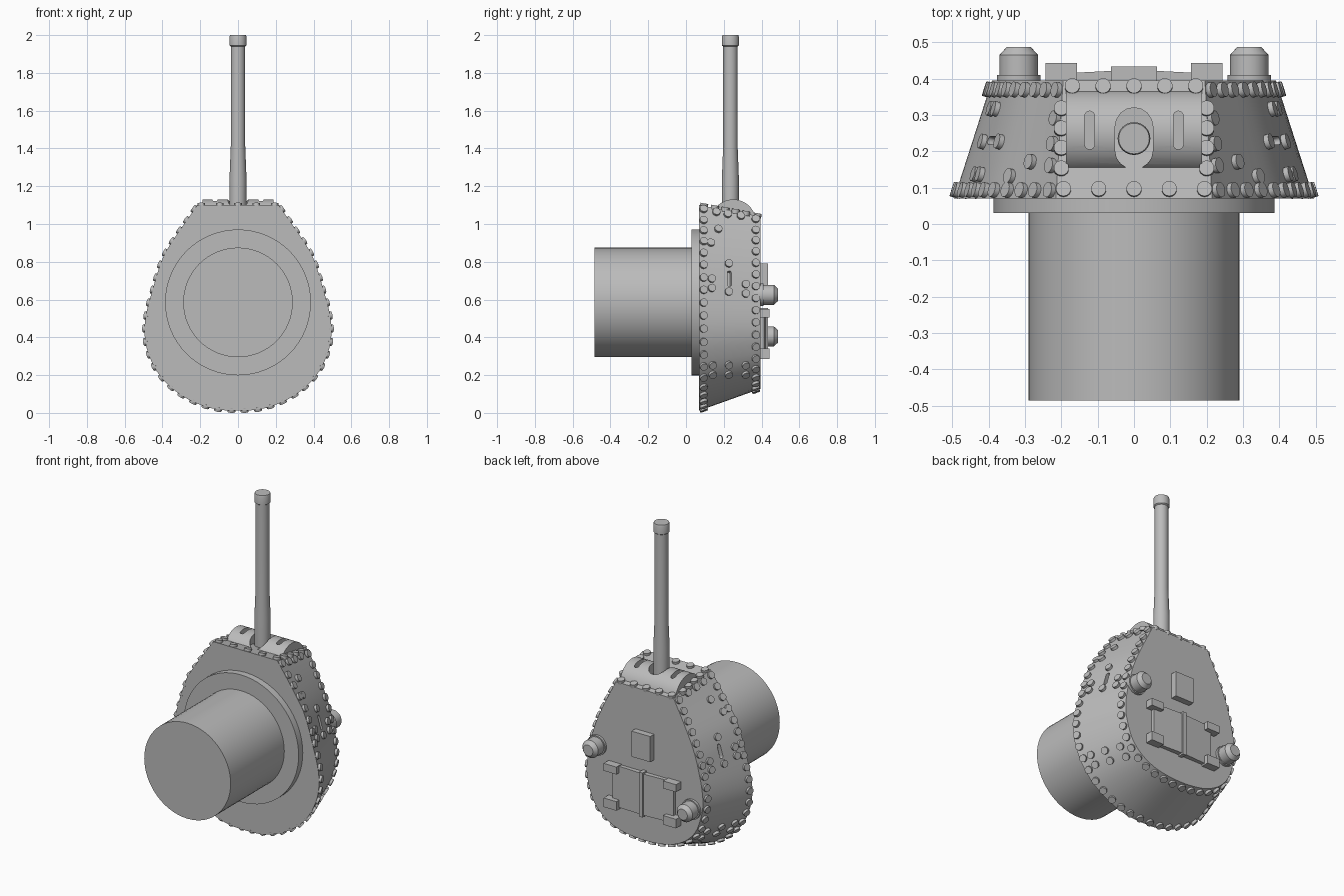
import bpy, bmesh, math
from mathutils import Matrix, Vector

cube = bpy.data.objects.get("Cube")
if cube:
    bpy.data.objects.remove(cube, do_unlink=True)

paint = bpy.data.materials.new("plain grey")
paint.use_nodes = True
GREY = (0.5, 0.5, 0.5, 1)
paint.diffuse_color = GREY
paint.node_tree.nodes["Principled BSDF"].inputs["Base Color"].default_value = GREY
parts = []
TO_Y = Matrix.Rotation(-math.pi / 2, 4, 'X')      # turns local z into world y


def finish(name, bm, matrix=Matrix()):
    bm.transform(matrix)
    bmesh.ops.recalc_face_normals(bm, faces=bm.faces)
    mesh = bpy.data.meshes.new(name)
    bm.to_mesh(mesh)
    bm.free()
    mesh.materials.append(paint)
    obj = bpy.data.objects.new(name, mesh)
    bpy.context.collection.objects.link(obj)
    parts.append(obj)
    return obj


def loft(name, loops, matrix=Matrix()):
    """Closed solid through a list of equal point loops."""
    bm = bmesh.new()
    rings = [[bm.verts.new(p) for p in loop] for loop in loops]
    n = len(rings[0])
    for a, b in zip(rings, rings[1:]):
        for i in range(n):
            j = (i + 1) % n
            bm.faces.new((a[i], a[j], b[j], b[i]))
    bm.faces.new(rings[0])
    bm.faces.new(rings[-1])
    return finish(name, bm, matrix)


def lathe(name, profile, matrix, segments=32):
    angles = [math.tau * i / segments for i in range(segments)]
    return loft(name, [[(r * math.cos(a), r * math.sin(a), z) for a in angles]
                       for r, z in profile], matrix)


def prism(name, outline, depth, matrix):
    return loft(name, [[(x, y, z) for x, y in outline] for z in (0, depth)], matrix)


def box(name, x0, x1, y0, y1, z0, z1):
    return prism(name, [(x0, y0), (x1, y0), (x1, y1), (x0, y1)], z1 - z0,
                 Matrix.Translation((0, 0, z0)))


def capsule(half_width, length):
    """Slot outline, long along local y."""
    straight = length / 2 - half_width
    pts = []
    for end in (0, 1):
        for i in range(9):
            a = math.pi * (end + i / 8)
            pts.append((half_width * math.cos(a),
                        half_width * math.sin(a) + (-straight if end else straight)))
    return pts


def carve(target, cutter):
    cutter.hide_render = True
    mod = target.modifiers.new("slot", 'BOOLEAN')
    mod.operation = 'DIFFERENCE'
    mod.solver = 'EXACT'
    mod.object = cutter
    bpy.context.view_layer.objects.active = target
    bpy.ops.object.modifier_apply(modifier=mod.name)
    parts.remove(cutter)
    bpy.data.objects.remove(cutter, do_unlink=True)


# Half outlines of the turret floor and roof, from front corner to rear middle
FLOOR = [(.215, 1.1), (.36, .89), (.41, .79), (.45, .66), (.485, .53), (.495, .43),
         (.48, .33), (.43, .22), (.35, .13), (.24, .06), (.12, .02), (0, .012)]
ROOF = [(.195, 1.04), (.285, .86), (.335, .74), (.365, .63), (.385, .53), (.39, .44),
        (.375, .36), (.34, .27), (.275, .2), (.19, .155), (.1, .135), (0, .128)]
Y0, Y1 = .07, .395
LAST = len(FLOOR) - 1


def curve(points, t):
    i = min(int(t), LAST - 1)
    f = t - i
    a, b, c, d = (Vector(points[min(max(k, 0), LAST)]) for k in range(i - 1, i + 3))
    if i == LAST - 1:
        d = Vector((-c.x + 0 - .12, points[LAST - 1][1]))
    return .5 * (2 * b + (c - a) * f + (2 * a - 5 * b + 4 * c - d) * f ** 2
                 + (3 * b - a - 3 * c + d) * f ** 3)


def wall(t, y):
    p = curve(FLOOR, t).lerp(curve(ROOF, t), (y - Y0) / (Y1 - Y0))
    return Vector((p.x, y, p.y))


def wall_frame(t, y, side):
    """Matrix on the wall: local z outward, local y along the wall."""
    p = wall(t, y)
    along = (wall(min(t + .02, LAST), y) - wall(max(t - .02, 0), y)).normalized()
    out = along.cross(wall(t, y + .01) - wall(t, y - .01)).normalized()
    if out.dot(Vector((p.x, 0, p.z - .5))) < 0:
        out.negate()
    m = Matrix((along.cross(out), along, out)).transposed().to_4x4()
    m.translation = p
    return Matrix.Diagonal((side, 1, 1, 1)) @ m


def t_at_height(z, y):
    return min((i * LAST / 600 for i in range(601)), key=lambda t: abs(wall(t, y).z - z))


def even_steps(y, count):
    ts = [i * LAST / 600 for i in range(601)]
    total = [0]
    for a, b in zip(ts, ts[1:]):
        total.append(total[-1] + (wall(b, y) - wall(a, y)).length)
    return [min(zip(ts, total), key=lambda q: abs(q[1] - total[-1] * (k + .35) / (count - .5 + .35)))[0]
            for k in range(count)]


# Turret shell
def full_loop(points, y):
    half = [curve(points, i / 4) for i in range(LAST * 4 + 1)]
    return [(p.x, y, p.y) for p in half] + [(-p.x, y, p.y) for p in half[-2::-1]]


turret = loft("turret_shell", [full_loop(FLOOR, Y0), full_loop(ROOF, Y1)])
for side in (-1, 1):
    frame = wall_frame(t_at_height(.71, .23), .23, side)
    carve(turret, prism("port_cutter", capsule(.011, .085), .06,
                        frame @ Matrix.Translation((0, 0, -.03))))

# Turret ring and basket
lathe("turret_basket", [(.29, -.485), (.29, .03), (.386, .03), (.386, .07)],
      Matrix.Translation((0, 0, .585)) @ TO_Y, 64)

# Rounded mantlet with recessed slots
mantlet = lathe("mantlet", [(.12, -.187), (.12, .187)],
                Matrix.Translation((0, .25, 1.01)) @ Matrix.Rotation(math.pi / 2, 4, 'Y'), 64)
carve(mantlet, prism("gun_slot_cutter", capsule(.052, .17), .2,
                     Matrix.Translation((0, .235, 1.07))))
for side in (-1, 1):
    carve(mantlet, prism("sight_slot_cutter", capsule(.014, .105), .2,
                         Matrix.Translation((side * .122, .258, 1.09))))

# Gun barrel
lathe("gun_barrel", [(.045, 1.04), (.045, 1.24), (.038, 1.42), (.038, 1.94),
                     (.045, 1.945), (.045, 1.99), (.042, 2)],
      Matrix.Translation((0, .235, 0)))

# Rivets
rivets = bmesh.new()


def rivet(frame):
    bmesh.ops.create_cone(rivets, cap_ends=True, segments=14, radius1=.021, radius2=.021,
                          depth=.024, matrix=frame @ Matrix.Translation((0, 0, .002)))


SIDE_RIVETS = [(1.06, .16), (1.05, .22), (1.04, .29), (.97, .17), (.9, .13),
               (.79, .225), (.64, .225), (.71, .135), (.66, .135), (.68, .315), (.63, .315)]
SIDE_RIVETS += [(z, y) for z in (.255, .205) for y in (.14, .225, .315)]
for side in (-1, 1):
    for y, count in ((.092, 21), (.368, 19)):
        for t in even_steps(y, count):
            rivet(wall_frame(t, y, side))
    for z, y in SIDE_RIVETS:
        rivet(wall_frame(t_at_height(z, y), y, side))

slope = (1.04 - 1.1) / (Y1 - Y0)
FRONT_RIVETS = [(x * .097, .095) for x in range(-2, 3)] + [(x * .085, .378) for x in range(-2, 3)]
FRONT_RIVETS += [(s * .2, y) for s in (-1, 1) for y in (.152, .208, .262, .317)]
for x, y in FRONT_RIVETS:
    rivet(Matrix.Translation((x, y, 1.1 + slope * (y - Y0)))
          @ Matrix.Rotation(math.atan(slope), 4, 'X'))
finish("rivets", rivets)

# Roof periscopes, set at different heights
for name, x, z in (("left_periscope", .317, .625), ("right_periscope", -.317, .405)):
    lathe(name, [(.06, .36), (.06, .41), (.053, .41), (.053, .465), (.033, .487)],
          Matrix.Translation((x, 0, z)) @ TO_Y, 28)

# Roof plate, two hatch doors, centre strip and hinges
box("roof_plate", -.063, .063, .38, .433, .635, .79)
for side, word in ((1, "left"), (-1, "right")):
    prism(word + "_hatch_door", [(side * .006, .38), (side * .205, .38),
                                 (side * .205, .414), (side * .006, .424)],
          .25, Matrix.Translation((0, 0, .295)))
    for z0, z1, level in ((.285, .34, "lower"), (.505, .55, "upper")):
        x0, x1 = sorted((side * .157, side * .243))
        box(f"{word}_{level}_hinge", x0, x1, .38, .443, z0, z1)
box("hatch_centre_strip", -.012, .012, .38, .433, .285, .555)

# Smooth shading with sharp edges kept
bpy.ops.object.select_all(action='DESELECT')
for obj in parts:
    obj.select_set(True)
bpy.context.view_layer.objects.active = turret
bpy.ops.object.shade_smooth_by_angle(angle=math.radians(30))
